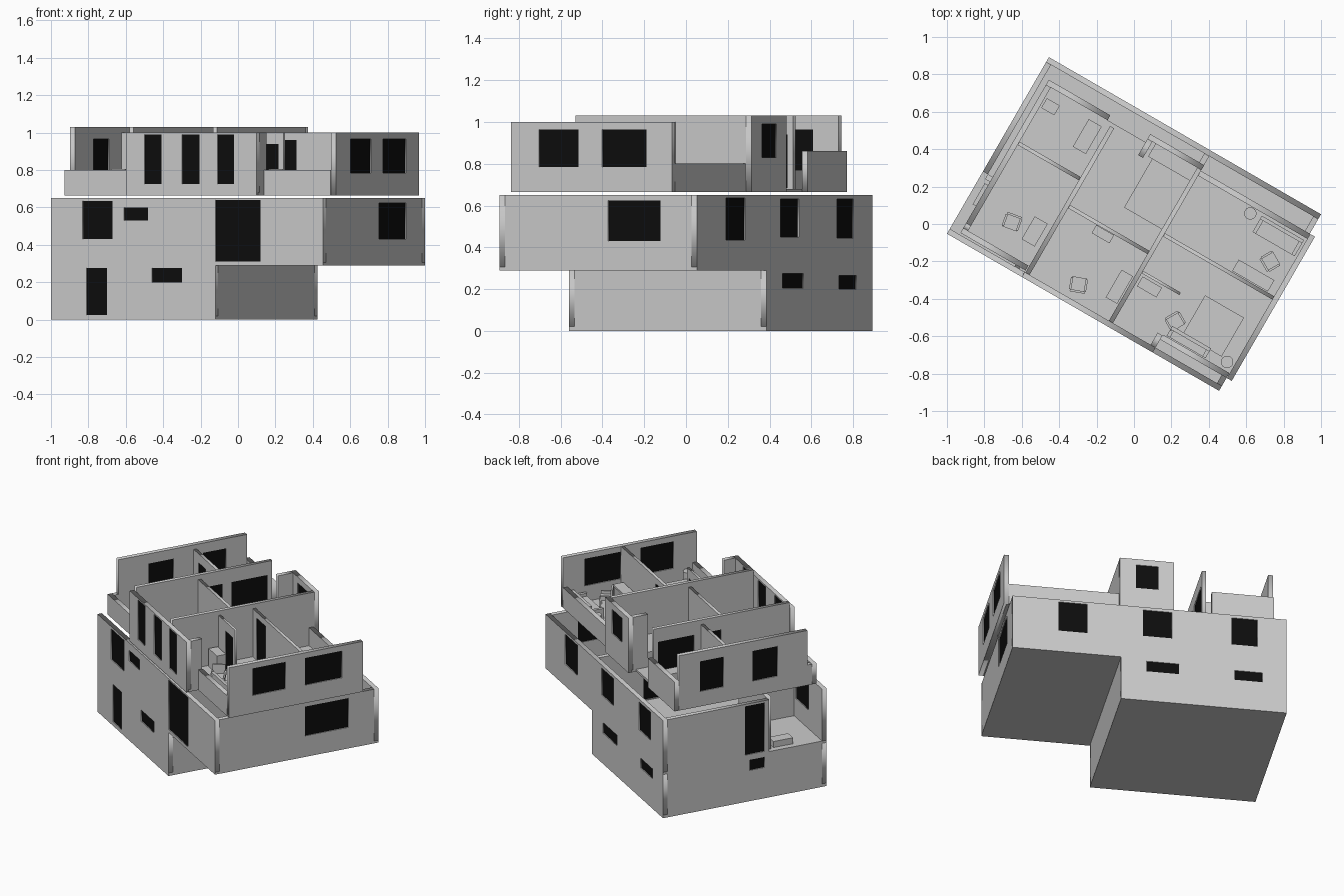
import bpy, bmesh
from math import radians, pi
from mathutils import Matrix, Vector

if "Cube" in bpy.data.objects:
    bpy.data.objects.remove(bpy.data.objects["Cube"])

# Everything is laid out in plan axes (u, v) and the whole house is turned by 30 degrees
TURN = Matrix.Rotation(radians(-30), 4, 'Z')
T = 0.03
black = bpy.data.materials.new("dark_glass")
black.diffuse_color = (0.004, 0.004, 0.004, 1)
black.use_nodes = True
black.node_tree.nodes["Principled BSDF"].inputs["Base Color"].default_value = black.diffuse_color


def add(name, mesh, mat=None, local=Matrix()):
    ob = bpy.data.objects.new(name, mesh)
    bpy.context.collection.objects.link(ob)
    ob.matrix_world = TURN @ local
    if mat:
        mesh.materials.append(mat)
    return ob


def box(name, u, v, z, mat=None, local=Matrix()):
    bm = bmesh.new()
    bmesh.ops.create_cube(bm, size=1)
    for p in bm.verts:
        p.co = Vector([(r[0] + r[1]) / 2 + c * (r[1] - r[0]) for c, r in zip(p.co, (u, v, z))])
    me = bpy.data.meshes.new(name)
    bm.to_mesh(me)
    bm.free()
    return add(name, me, mat, local)


def drum(name, u, v, z0, z1, r):
    bm = bmesh.new()
    bmesh.ops.create_cone(bm, cap_ends=True, segments=20, radius1=r, radius2=r, depth=z1 - z0)
    me = bpy.data.meshes.new(name)
    bm.to_mesh(me)
    bm.free()
    add(name, me, None, Matrix.Translation((u, v, (z0 + z1) / 2)))


def wall(name, axis, pos, a, b, z0, z1, holes=(), t=T):
    """Flat wall along u or v with rectangular openings (a, b, z0, z1) holding dark panes."""
    cu = bpy.data.curves.new(name, 'CURVE')
    cu.dimensions, cu.fill_mode, cu.extrude = '2D', 'BOTH', t / 2
    for x0, x1, y0, y1 in [(a, b, z0, z1), *holes]:
        sp = cu.splines.new('POLY')
        sp.points.add(3)
        for p, c in zip(sp.points, ((x0, y0), (x1, y0), (x1, y1), (x0, y1))):
            p.co = (c[0], c[1], 0, 1)
        sp.use_cyclic_u = True
    tmp = bpy.data.objects.new(name + "_outline", cu)
    bpy.context.collection.objects.link(tmp)
    dg = bpy.context.evaluated_depsgraph_get()
    me = bpy.data.meshes.new_from_object(tmp.evaluated_get(dg))
    bpy.data.objects.remove(tmp)
    up = Matrix.Rotation(pi / 2, 4, 'X')
    if axis == 'u':
        local = Matrix.Translation((0, pos, 0)) @ up
    else:
        local = Matrix.Translation((pos, 0, 0)) @ Matrix.Rotation(pi / 2, 4, 'Z') @ up
    add(name, me, None, local)
    for x0, x1, y0, y1 in holes:
        d = (pos - t * 0.3, pos + t * 0.3)
        uv = ((x0, x1), d) if axis == 'u' else (d, (x0, x1))
        box(name + "_pane", *uv, (y0, y1), black)


# Ground storey
U, V, H = 0.84, 0.545, 0.015
box("ground_slab", (-U, 0.175), (-V, V), (0, 0.02))
wall("ground_front_wall", 'u', -V + H, -U, 0.175, 0.02, 0.29, [(-0.62, -0.494, 0.026, 0.275), (-0.216, -0.03, 0.2, 0.275)])
wall("ground_back_wall", 'u', V - H, -U, 0.175, 0.02, 0.29, [(-0.69, -0.52, 0.2, 0.265), (-0.18, 0.02, 0.205, 0.275)])
wall("ground_left_wall", 'v', -U + H, -V + T, V - T, 0.02, 0.29, [(-0.13, -0.03, 0.205, 0.275)])
wall("ground_right_wall", 'v', 0.175 - H, -V + T, V - T, 0.02, 0.29)

# Middle storey with a recessed terrace at the front left
box("middle_slab", (-U, U), (-V, V), (0.29, 0.305))
wall("middle_front_wall", 'u', -V + H, -U, U, 0.305, 0.65,
     [(-0.644, -0.459, 0.43, 0.635), (-0.39, -0.24, 0.53, 0.6), (0.176, 0.453, 0.312, 0.64)])
wall("middle_back_wall", 'u', V - H, -U, U, 0.305, 0.65,
     [(0.38, 0.56, 0.435, 0.635), (-0.136, 0.04, 0.45, 0.63), (-0.66, -0.5, 0.445, 0.63)])
wall("middle_left_wall", 'v', -U + H, -0.16, V - T, 0.305, 0.65, [(-0.13, 0.0, 0.312, 0.637)])
wall("middle_right_wall", 'v', U - H, -V + T, V - T, 0.305, 0.65, [(0.055, 0.343, 0.43, 0.625)])
wall("terrace_side_wall", 'u', -0.175, -U + T, -0.44, 0.305, 0.65)
wall("terrace_rear_wall", 'v', -0.425, -V + T, -0.16, 0.305, 0.65)
wall("middle_partition", 'v', 0.152, -V + T, V - T, 0.305, 0.65, [(0.1, 0.22, 0.31, 0.56)])
box("terrace_bench", (-0.8, -0.73), (-0.34, -0.21), (0.305, 0.345))

# Upper storey floor
Z0, ZF, ZT, ZL = 0.665, 0.68, 1.0, 1.03
box("upper_floor", (-0.765, 0.855), (-0.45, 0.41), (Z0, ZF))
box("upper_floor_front", (-0.38, 0.43), (-0.53, -0.45), (Z0, ZF))
box("upper_floor_front_left", (-0.765, -0.38), (-0.49, -0.45), (Z0, ZF))
box("upper_floor_back", (-0.165, 0.165), (0.41, 0.44), (Z0, ZF))

# Upper storey outer walls, full height and cut down
wall("upper_left_wall", 'v', -0.765, -0.445, 0.41, Z0, ZL, [(0.115, 0.27, 0.765, 0.965), (-0.245, -0.08, 0.765, 0.965)])
wall("upper_left_low_wall", 'v', -0.765, -0.475, -0.445, Z0, 0.8)
wall("upper_front_left_low_wall", 'u', -0.49, -0.78, -0.378, Z0, 0.8)
wall("upper_front_wall", 'u', -0.53, -0.378, 0.43, Z0, ZT,
     [(-0.263, -0.159, 0.725, 0.99), (-0.03, 0.078, 0.725, 0.99), (0.188, 0.29, 0.725, 0.99)])
wall("upper_front_return", 'v', 0.415, -0.515, -0.44, Z0, ZT)
wall("upper_front_right_low_wall", 'u', -0.45, 0.43, 0.84, Z0, 0.8)
wall("upper_right_wall", 'v', 0.857, -0.465, 0.425, Z0, ZT, [(-0.31, -0.09, 0.785, 0.965), (0.04, 0.285, 0.785, 0.965)])
wall("upper_back_right_low_wall", 'u', 0.41, 0.168, 0.842, Z0, 0.8)
wall("upper_back_wall", 'u', 0.445, -0.165, 0.168, Z0, ZL, [(-0.07, 0.07, 0.83, 0.99)])
wall("upper_back_return", 'v', -0.15, 0.33, 0.43, Z0, ZL)
wall("upper_back_left_low_wall", 'u', 0.425, -0.78, -0.4, Z0, 0.86)

# Upper storey inner walls with door panels
wall("left_partition", 'v', -0.36, -0.515, 0.39, Z0, ZL, [(-0.06, 0.06, 0.685, 0.94), (0.12, 0.36, 0.685, 0.94)], 0.025)
wall("right_partition", 'v', 0.155, -0.515, 0.43, Z0, ZL, (), 0.025)
wall("centre_cross_wall", 'u', -0.093, -0.347, 0.142, Z0, ZT, (), 0.02)
wall("left_cross_wall", 'u', 0.065, -0.75, -0.373, Z0, ZT, [(-0.68, -0.58, 0.685, 0.94)], 0.02)
wall("right_cross_wall", 'u', 0.03, 0.168, 0.842, Z0, ZT, [(0.22, 0.35, 0.685, 0.96)], 0.02)
wall("closet_wall", 'u', -0.2, 0.168, 0.4, Z0, ZT, [(0.27, 0.37, 0.685, 0.94)], 0.015)


# Furniture on the upper floor
def part(name, cu, cv, w, d, h, z=ZF):
    box(name, (cu - w / 2, cu + w / 2), (cv - d / 2, cv + d / 2), (z, z + h))


def table(name, cu, cv, w, d, h):
    part(name + "_top", cu, cv, w, d, 0.012, ZF + h - 0.012)
    for s in (-1, 1):
        for q in (-1, 1):
            part(name + "_leg", cu + s * (w / 2 - 0.006), cv + q * (d / 2 - 0.006), 0.01, 0.01, h - 0.012)


def chair(cu, cv, angle):
    m = Matrix.Translation((cu, cv, ZF)) @ Matrix.Rotation(radians(angle), 4, 'Z')
    box("chair_seat", (-0.04, 0.04), (-0.04, 0.04), (0.05, 0.065), None, m)
    box("chair_back", (-0.04, 0.04), (0.03, 0.042), (0.065, 0.125), None, m)
    for s in (-1, 1):
        box("chair_arm", (s * 0.04 - 0.006, s * 0.04 + 0.006), (-0.035, 0.03), (0.065, 0.085), None, m)
        for q in (-0.034, 0.034):
            box("chair_leg", (s * 0.034 - 0.005, s * 0.034 + 0.005), (q - 0.005, q + 0.005), (0, 0.05), None, m)


def sofa(cu, cv, w, d):
    part("sofa_seat", cu, cv, w, d, 0.05)
    part("sofa_back", cu, cv + d / 2 - 0.01, w, 0.02, 0.1)
    for s in (-1, 1):
        part("sofa_arm", cu + s * (w / 2 - 0.01), cv, 0.02, d, 0.07)


part("main_bed", 0.03, 0.2, 0.24, 0.3, 0.06)
part("main_bed_headboard", 0.02, 0.39, 0.27, 0.08, 0.1)
part("second_bed", 0.64, -0.26, 0.24, 0.24, 0.06)
sofa(0.7, 0.33, 0.26, 0.1)
sofa(0.57, -0.4, 0.24, 0.06)
table("study_desk", -0.44, -0.3, 0.08, 0.14, 0.1)
table("centre_desk", 0.1, -0.33, 0.07, 0.17, 0.1)
table("dining_table", 0.69, 0.08, 0.22, 0.07, 0.1)
part("centre_cabinet", -0.117, -0.13, 0.11, 0.05, 0.11)
part("bath_cabinet", -0.45, 0.28, 0.08, 0.17, 0.09)
part("bath_basin", -0.7, 0.32, 0.08, 0.06, 0.1)
part("closet_shelf", 0.24, -0.25, 0.12, 0.06, 0.12)
drum("corner_table", 0.8, -0.39, ZF, ZF + 0.09, 0.033)
drum("round_stool", 0.51, 0.36, ZF, ZF + 0.07, 0.033)
for c in ((-0.57, -0.316, 10), (0.73, 0.19, 150), (0.45, -0.34, 60), (-0.095, -0.43, 200)):
    chair(*c)
